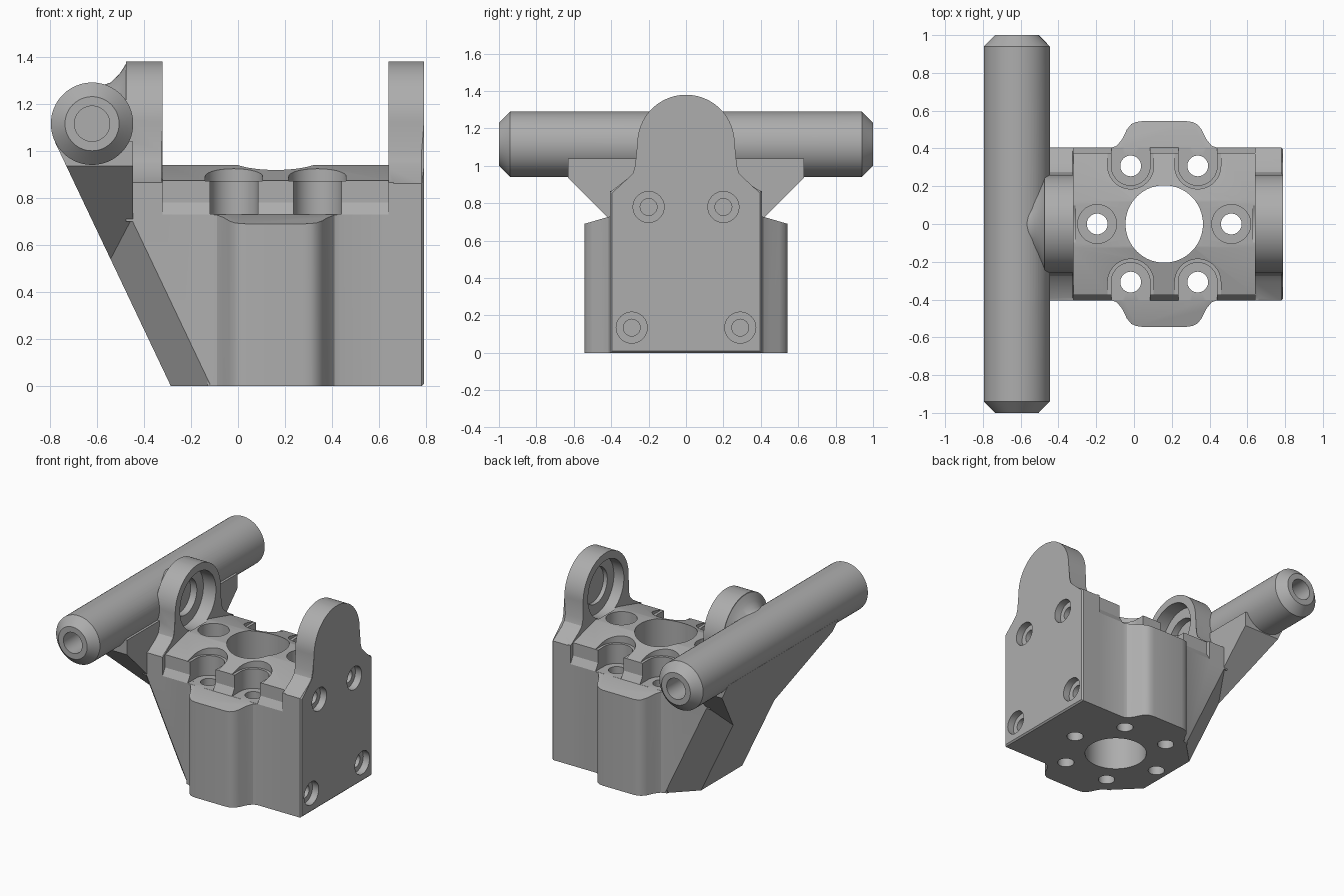
import bpy, bmesh, math
from mathutils import Vector

cube = bpy.data.objects.get("Cube")
if cube:
    bpy.data.objects.remove(cube, do_unlink=True)

grey = bpy.data.materials.new("plain grey")
grey.use_nodes = True
colour = (0.42, 0.42, 0.42, 1)
grey.diffuse_color = colour
grey.node_tree.nodes["Principled BSDF"].inputs["Base Color"].default_value = colour

HALF = 0.405      # half width of the block
LEAN = 0.475      # sideways lean of the left wall per unit of height
BORE_X = 0.16     # centre of the main bore
AXIS_Z = 1.115    # height of the tube and the bearings
SIDES = (-1, 1)


def make(name, bm):
    bmesh.ops.recalc_face_normals(bm, faces=bm.faces)
    mesh = bpy.data.meshes.new(name)
    bm.to_mesh(mesh)
    bm.free()
    mesh.materials.append(grey)
    obj = bpy.data.objects.new(name, mesh)
    bpy.context.collection.objects.link(obj)
    return obj


def place(axis, u, v, t):
    return Vector({"x": (t, u, v), "y": (u, t, v), "z": (u, v, t)}[axis])


def loft(name, axis, rings, bevel=0):
    """Solid through matching rings, each ring being (t, [(u, v), ...])."""
    bm = bmesh.new()
    loops = [[bm.verts.new(place(axis, u, v, t)) for u, v in pts] for t, pts in rings]
    n = len(loops[0])
    for a, b in zip(loops, loops[1:]):
        for i in range(n):
            j = (i + 1) % n
            bm.faces.new((a[i], a[j], b[j], b[i]))
    bm.faces.new(loops[0])
    end = bm.faces.new(loops[-1])
    if bevel:
        bmesh.ops.bevel(bm, geom=list(end.edges), offset=bevel, segments=1, affect="EDGES")
    return make(name, bm)


def prism(name, axis, pts, lo, hi, bevel=0):
    return loft(name, axis, [(lo, pts), (hi, pts)], bevel)


def lathe(name, axis, centre, profile, n=64):
    """Solid of revolution from (position along axis, radius) pairs."""
    cu, cv = centre
    angles = [2 * math.pi * i / n for i in range(n)]
    return loft(name, axis, [(t, [(cu + r * math.cos(a), cv + r * math.sin(a)) for a in angles])
                             for t, r in profile])


def mirrored(pts):
    return pts + [(-u, v) for u, v in reversed(pts)]


def combine(target, other, operation):
    mod = target.modifiers.new("combine", "BOOLEAN")
    mod.operation, mod.solver, mod.object = operation, "EXACT", other
    bpy.context.view_layer.objects.active = target
    bpy.ops.object.modifier_apply(modifier=mod.name)
    bpy.data.objects.remove(other, do_unlink=True)


def arch(bottom):
    """Upright outline: wide foot, curved shoulders, round head."""
    right = [(HALF, bottom), (HALF, 0.86), (0.305, 0.925), (0.275, 0.955), (0.262, 1.0)]
    head = [(0.26 * math.cos(a), 1.12 + 0.26 * math.sin(a))
            for a in (math.pi * i / 40 for i in range(20))]
    return mirrored(right + head)


# Block with a leaning, corner-cut left wall
def block_outline(z):
    s = -LEAN * z
    return [(0.70, -HALF), (0.70, HALF), (-0.115 + s, HALF), (-0.285 + s, 0.235),
            (-0.285 + s, -0.235), (-0.115 + s, -HALF)]


body = loft("mounting_block", "z", [(z, block_outline(z)) for z in (0, 0.85)])
add = []

# Shallow roof on the block
add.append(prism("roof", "x", mirrored([(HALF, 0.85), (HALF, 0.865), (0.125, 0.94)]), -0.46, 0.66))

# Rounded bulges on front and back, tops sloping outwards
half_bulge = [(0.30, 0), (0.29, 0.40), (0.25, 0.415), (0.222, 0.45), (0.198, 0.50),
              (0.175, 0.528), (0.15, 0.54), (0.12, 0.544)]
for s in SIDES:
    pts = [(BORE_X + u, s * v) for u, v in mirrored(half_bulge)]
    bulge = prism("bulge", "z", pts, 0, 1)
    for v in bulge.data.vertices:
        if v.co.z > 0.5:
            v.co.z = 0.73 - 0.29 * (abs(v.co.y) - HALF)
    add.append(bulge)

# Uprights, tube and the blend between them
add.append(prism("end_plate", "x", arch(0), 0.64, 0.79, 0.01))
add.append(prism("bearing_upright", "x", arch(0.7), -0.475, -0.32, 0.006))
add.append(lathe("bearing_boss", "x", (0, 1.12),
                 [(-0.60, 0.15), (-0.54, 0.17), (-0.505, 0.205), (-0.485, 0.235), (-0.47, 0.259)]))
add.append(lathe("cross_tube", "y", (-0.62, AXIS_Z),
                 [(-1, 0.115), (-0.94, 0.175), (0.94, 0.175), (1, 0.115)]))

# Flared gusset under the tube
flare = prism("tube_gusset", "x", mirrored([(0.2, 0.505), (0.63, 0.935), (0.63, 1.04)]), -1, -0.445)
for v in flare.data.vertices:
    if v.co.x < -0.9:
        v.co.x = -0.285 - LEAN * v.co.z
add.append(flare)

for part in add:
    combine(body, part, "UNION")

cuts = []
# Recessed band along the top of both long sides
for s in SIDES:
    pts = [(s * u, z) for u, z in ((0.45, 0.655), (0.375, 0.78), (0.375, 0.95), (0.45, 0.95))]
    band = [(s * 0.45, 0.73), (s * HALF, 0.73)] + pts[1:]
    cuts.append(prism("side_recess", "x", band, -0.32, 0.64))

# Main bore and the ring of six counterbored bolt holes
cuts.append(lathe("main_bore", "z", (BORE_X, 0), [(-0.1, 0.205), (1.2, 0.205)]))
for i in range(6):
    a = i * math.pi / 3
    x, y = BORE_X + 0.355 * math.cos(a), 0.355 * math.sin(a)
    cuts.append(lathe("bolt_hole", "z", (x, y),
                      [(-0.1, 0.055), (0.73, 0.055), (0.73, 0.103), (1.05, 0.103)], 40))
    if abs(y) > 0.1:
        # Outer bolt pockets open through the side wall
        s = math.copysign(1, y)
        for r, floor in ((0.102, 0.731), (0.122, 0.872)):
            pts = [(x - r, s * 0.6), (x + r, s * 0.6)]
            pts += [(x + r * math.cos(t), y - s * r * math.sin(t))
                    for t in (math.pi * k / 20 for k in range(21))]
            cuts.append(prism("pocket", "z", pts, floor, 1.0))

# Stepped bearing seats facing each other
cuts.append(lathe("left_seat", "x", (0, 1.12),
                  [(-0.47, 0.13), (-0.42, 0.13), (-0.42, 0.205), (-0.31, 0.205)]))
cuts.append(lathe("right_seat", "x", (0, 1.12),
                  [(0.63, 0.205), (0.72, 0.205), (0.72, 0.13), (0.75, 0.13)]))

# Screw holes in the end plate and holes in the tube ends
for s in SIDES:
    for y, z in ((0.2, 0.78), (0.29, 0.135)):
        cuts.append(lathe("screw_hole", "x", (s * y, z),
                          [(0.58, 0.045), (0.74, 0.045), (0.74, 0.083), (0.85, 0.083)], 32))
    cuts.append(lathe("tube_end_hole", "y", (-0.62, AXIS_Z), [(s * 0.7, 0.075), (s * 1.1, 0.075)], 40))

for cutter in cuts:
    combine(body, cutter, "DIFFERENCE")

# Smooth rounded walls, keep edges crisp
bpy.ops.object.select_all(action="DESELECT")
body.select_set(True)
bpy.context.view_layer.objects.active = body
bpy.ops.object.shade_smooth_by_angle(angle=math.radians(28))
